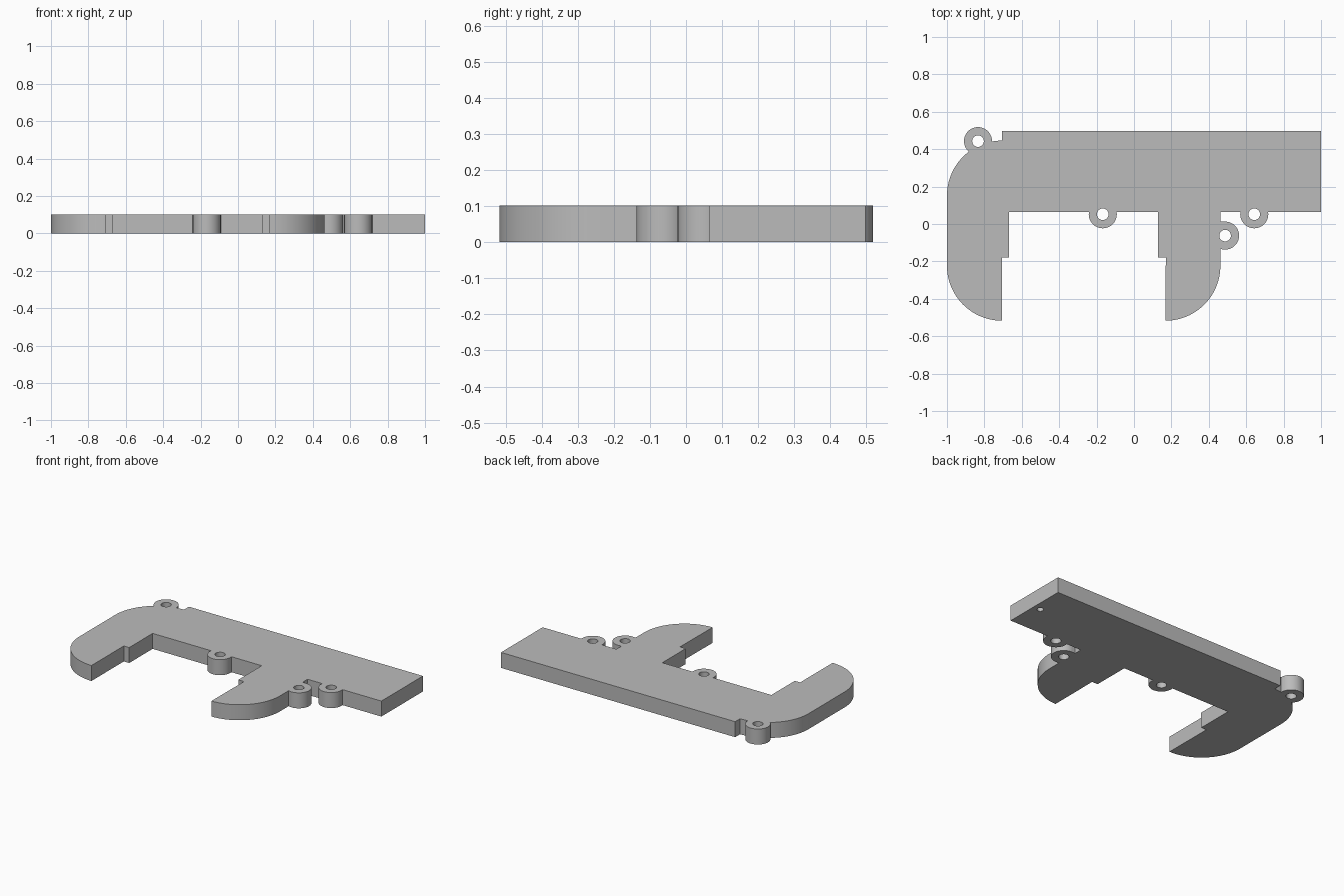
import bpy, bmesh, math
from mathutils import Matrix

old = bpy.data.objects.get("Cube")
if old:
    bpy.data.objects.remove(old, do_unlink=True)

T = 0.102    # plate thickness
R = 0.294    # rounded corner radius

grey = bpy.data.materials.new("plain grey")
grey.use_nodes = True
colour = (0.5, 0.5, 0.5, 1)
grey.diffuse_color = colour
grey.node_tree.nodes["Principled BSDF"].inputs["Base Color"].default_value = colour


def make_object(name, bm):
    mesh = bpy.data.meshes.new(name)
    bm.to_mesh(mesh)
    bm.free()
    mesh.materials.append(grey)
    obj = bpy.data.objects.new(name, mesh)
    bpy.context.collection.objects.link(obj)
    return obj


def arc(cx, cy, start, steps=24):
    """Quarter circle, counter-clockwise from the start angle."""
    angles = [math.radians(start + 90 * i / steps) for i in range(steps + 1)]
    return [(cx + R * math.cos(a), cy + R * math.sin(a)) for a in angles]


def cylinder(name, x, y, radius, z0, z1):
    bm = bmesh.new()
    bmesh.ops.create_cone(bm, cap_ends=True, segments=48, radius1=radius, radius2=radius,
                          depth=z1 - z0, matrix=Matrix.Translation((x, y, (z0 + z1) / 2)))
    return make_object(name, bm)


def combine(target, tool, operation):
    mod = target.modifiers.new(operation.lower(), 'BOOLEAN')
    mod.operation = operation
    mod.solver = 'EXACT'
    mod.object = tool
    bpy.context.view_layer.objects.active = target
    bpy.ops.object.modifier_apply(modifier=mod.name)
    bpy.data.objects.remove(tool, do_unlink=True)


# Plate outline: bar, two stepped legs with rounded outer corners
outline = [(1, 0.064), (1, 0.497), (-0.706, 0.497)]
outline += arc(-0.706, 0.152, 90)
outline += arc(-0.706, -0.223, 180)
outline += [(-0.706, -0.18), (-0.667, -0.18), (-0.667, 0.064),
            (0.128, 0.064), (0.128, -0.18), (0.17, -0.18)]
outline += arc(0.168, -0.223, 270)
# Small web joining the side lug
outline += [(0.462, -0.062), (0.487, -0.062), (0.487, 0.013), (0.462, 0.013), (0.462, 0.064)]

bm = bmesh.new()
face = bm.faces.new([bm.verts.new((x, y, 0)) for x, y in outline])
top = bmesh.ops.extrude_face_region(bm, geom=[face])
bmesh.ops.translate(bm, vec=(0, 0, T), verts=[v for v in top["geom"] if isinstance(v, bmesh.types.BMVert)])
bmesh.ops.recalc_face_normals(bm, faces=bm.faces)
plate = make_object("bracket_plate", bm)

# Screw lugs with through holes
lugs = [(-0.834, 0.443), (-0.167, 0.052), (0.643, 0.052), (0.487, -0.062)]
for x, y in lugs:
    combine(plate, cylinder("lug", x, y, 0.075, 0, T), 'UNION')
for x, y in lugs:
    combine(plate, cylinder("lug_hole", x, y, 0.031, -T, 2 * T), 'DIFFERENCE')

# Small blind hole on the underside near the bar end
combine(plate, cylinder("pin_hole", 0.95, 0.275, 0.02, -T, T / 2), 'DIFFERENCE')

bpy.ops.object.select_all(action='DESELECT')
plate.select_set(True)
bpy.context.view_layer.objects.active = plate
bpy.ops.object.shade_smooth_by_angle(angle=math.radians(30))
